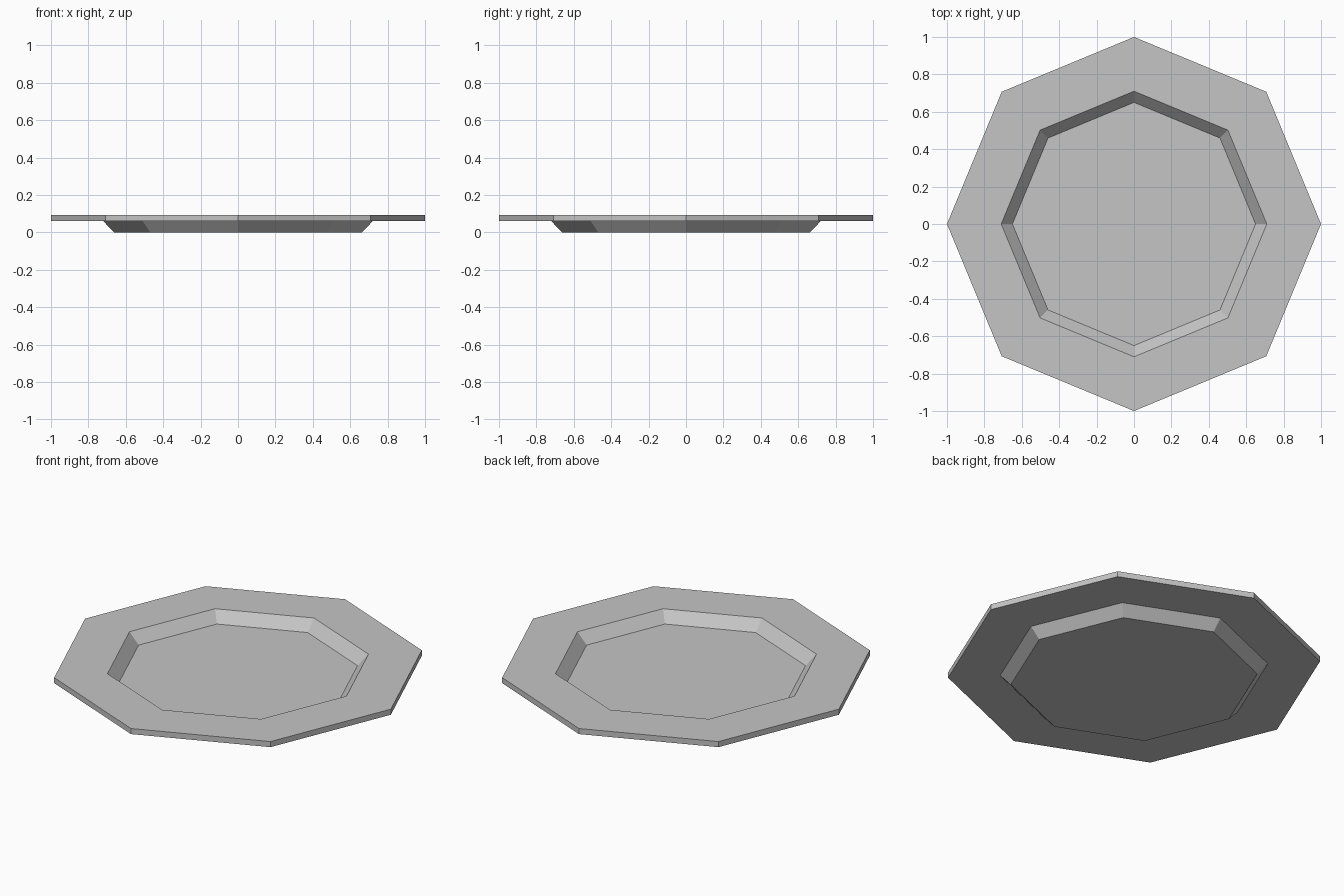
import bpy, bmesh
from math import cos, sin, tau

SIDES = 8

cube = bpy.data.objects.get("Cube")
if cube:
    bpy.data.objects.remove(cube, do_unlink=True)

# Plain grey finish
grey = bpy.data.materials.new("light_grey")
grey.use_nodes = True
colour = (0.56, 0.56, 0.56, 1)
grey.diffuse_color = colour
grey.node_tree.nodes["Principled BSDF"].inputs["Base Color"].default_value = colour

# Cross-section (radius, height): floor, sloped wall, flat rim, underside, base
profile = [(0.65, 0.03), (0.71, 0.093), (1.0, 0.093),
           (1.0, 0.06), (0.72, 0.06), (0.663, 0)]


def ring(bm, radius, height):
    return [bm.verts.new((radius * cos(tau * i / SIDES),
                          radius * sin(tau * i / SIDES), height))
            for i in range(SIDES)]


# Octagonal plate: rings bridged along the cross-section
bm = bmesh.new()
rings = [ring(bm, r, z) for r, z in profile]
for a, b in zip(rings, rings[1:]):
    for i in range(SIDES):
        j = (i + 1) % SIDES
        bm.faces.new((a[i], b[i], b[j], a[j]))

# Dish floor and base
bm.faces.new(rings[0])
bm.faces.new(rings[-1][::-1])
bmesh.ops.recalc_face_normals(bm, faces=bm.faces)

mesh = bpy.data.meshes.new("plate")
bm.to_mesh(mesh)
bm.free()
mesh.materials.append(grey)
plate = bpy.data.objects.new("plate", mesh)
bpy.context.collection.objects.link(plate)
